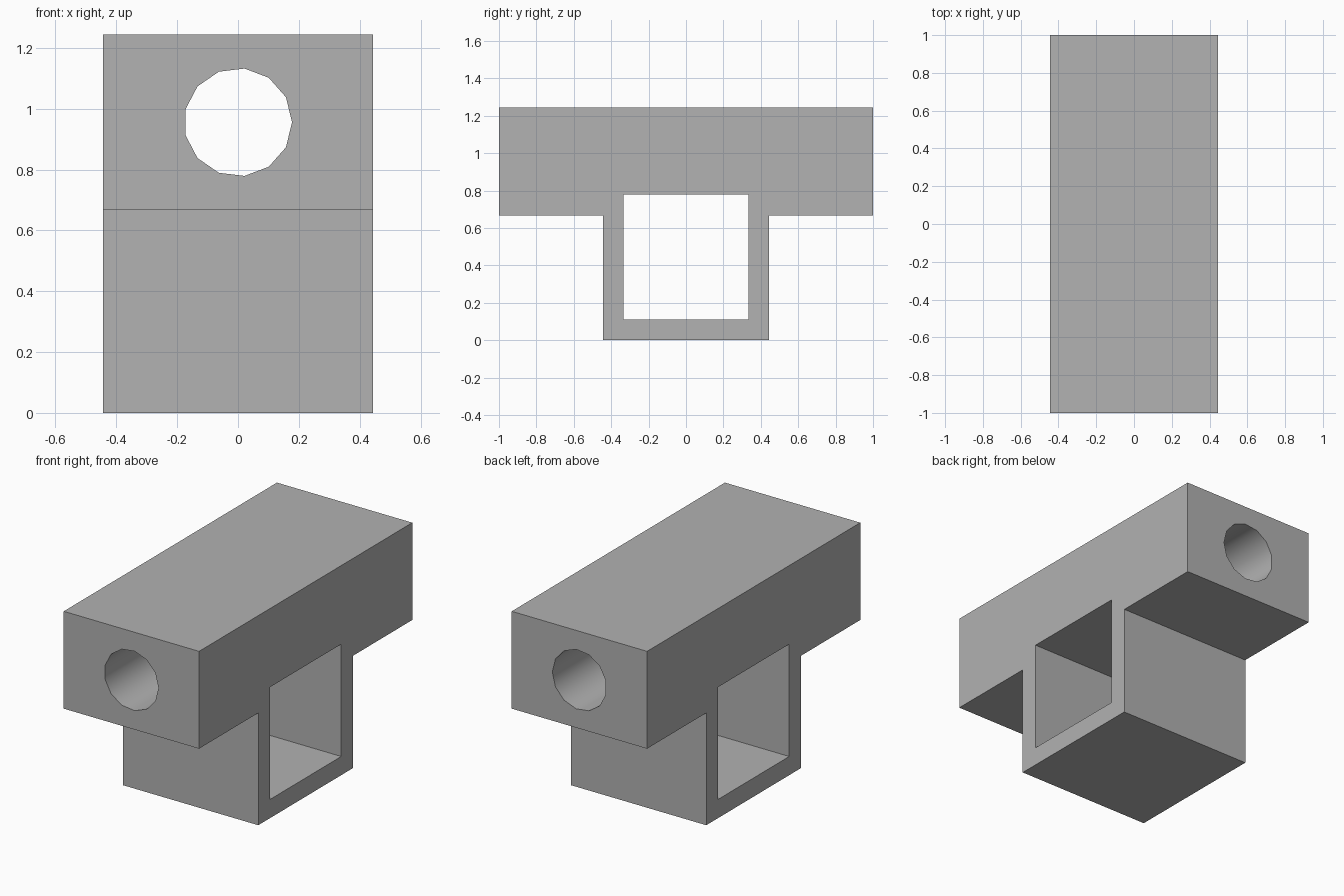
import bpy
import math

cube = bpy.data.objects.get("Cube")
if cube:
    bpy.data.objects.remove(cube, do_unlink=True)

U = 1 / 9  # design unit: the beam is 18 units long

grey = bpy.data.materials.new("plain_grey")
grey.use_nodes = True
colour = (0.445, 0.445, 0.445, 1)
grey.diffuse_color = colour
grey.node_tree.nodes["Principled BSDF"].inputs["Base Color"].default_value = colour


def prism(name, profile, half, axis):
    """Extrude a closed profile from -half to +half along x (yz profile) or y (xz profile)."""
    n = len(profile)
    verts = []
    for d in (-half, half):
        for a, z in profile:
            verts.append((d * U, a * U, z * U) if axis == "x" else (a * U, d * U, z * U))
    faces = [tuple(reversed(range(n))), tuple(range(n, 2 * n))]
    faces += [(i, (i + 1) % n, n + (i + 1) % n, n + i) for i in range(n)]
    if axis == "y":
        faces = [tuple(reversed(f)) for f in faces]
    mesh = bpy.data.meshes.new(name)
    mesh.from_pydata(verts, [], faces)
    mesh.materials.append(grey)
    obj = bpy.data.objects.new(name, mesh)
    bpy.context.collection.objects.link(obj)
    return obj


# T-shaped body: long beam on top of a shorter bracket
right_half = [(4, 0), (4, 6), (9, 6), (9, 11.2)]
left_half = [(-y, z) for y, z in reversed(right_half)]
body = prism("beam_with_bracket", right_half + left_half, 4, "x")

# Cutters: square window across the bracket, round bore along the beam
window = prism("window_cutter", [(-3.0, 1), (3.0, 1), (3.0, 7), (-3.0, 7)], 5, "x")
sides, radius, height = 13, 1.6, 8.6
circle = [(radius * math.cos(math.tau * i / sides),
           height + radius * math.sin(math.tau * i / sides)) for i in range(sides)]
bore = prism("bore_cutter", circle, 10, "y")

for cutter in (window, bore):
    cutter.hide_render = True
    mod = body.modifiers.new(cutter.name, "BOOLEAN")
    mod.operation = "DIFFERENCE"
    mod.solver = "EXACT"
    mod.object = cutter

# Bake the cuts, then drop the cutters
bpy.context.view_layer.update()
evaluated = body.evaluated_get(bpy.context.evaluated_depsgraph_get())
result = bpy.data.meshes.new_from_object(evaluated)
body.modifiers.clear()
body.data = result
for cutter in (window, bore):
    bpy.data.objects.remove(cutter, do_unlink=True)

# Smooth bore wall, sharp box edges
bpy.ops.object.select_all(action="DESELECT")
body.select_set(True)
bpy.context.view_layer.objects.active = body
bpy.ops.object.shade_smooth_by_angle(angle=math.radians(30))
